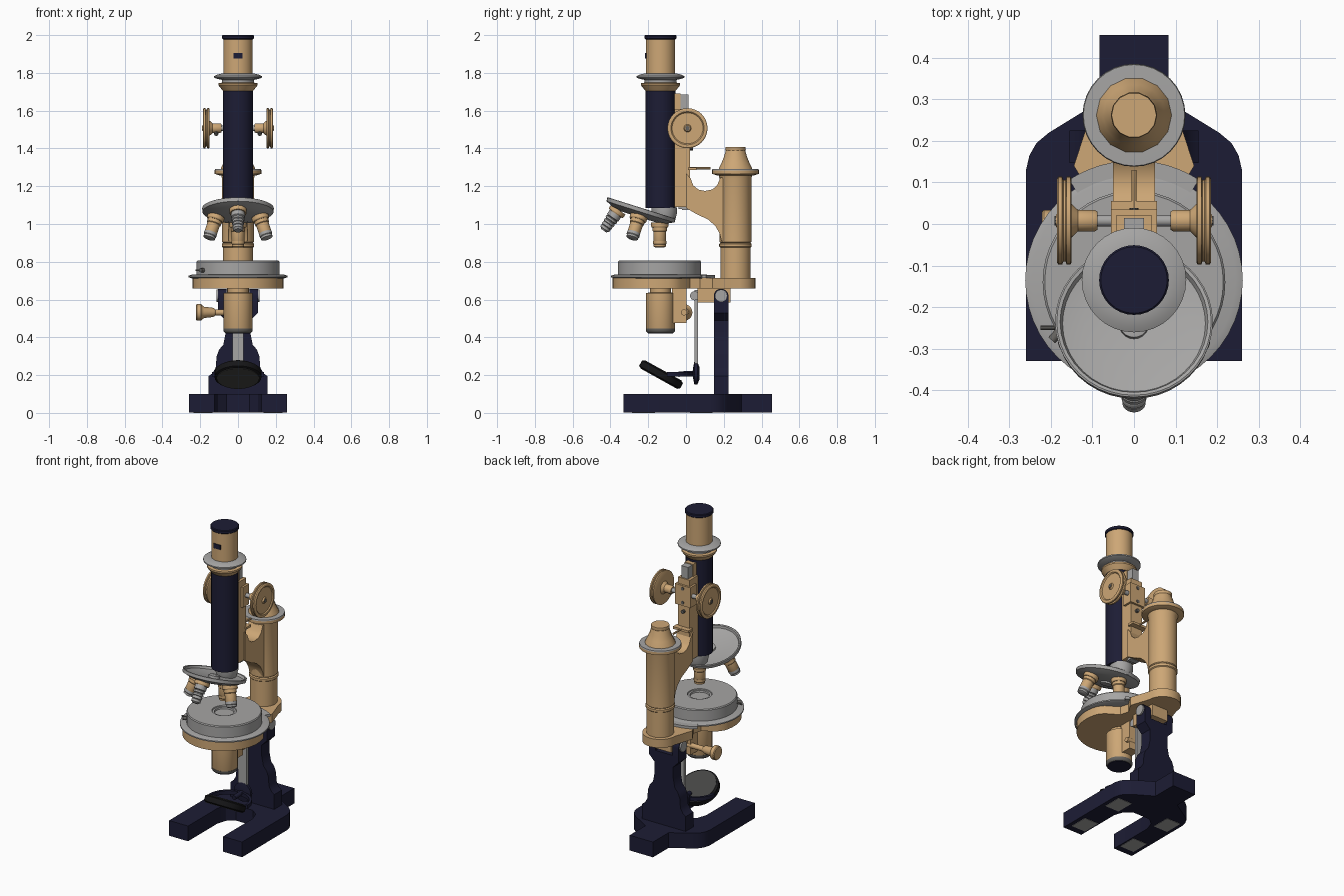
import bpy, bmesh, math
from mathutils import Matrix, Vector

def material(name, r, g, b):
    m = bpy.data.materials.new(name)
    m.diffuse_color = (r, g, b, 1)
    return m

BRASS = material("brass", 0.61, 0.385, 0.18)
NAVY = material("navy_enamel", 0.012, 0.012, 0.035)
STEEL = material("steel_grey", 0.38, 0.375, 0.37)
BLACK = material("black", 0.008, 0.008, 0.009)
GLASS = material("mirror_glass", 0.06, 0.06, 0.058)
DULL = material("dull_grey", 0.13, 0.125, 0.115)

T, R = Matrix.Translation, Matrix.Rotation
RX = R(math.pi / 2, 4, 'Y')          # local z becomes x

def finish(name, bm, mat, mtx=Matrix()):
    bmesh.ops.recalc_face_normals(bm, faces=bm.faces)
    me = bpy.data.meshes.new(name)
    bm.to_mesh(me)
    bm.free()
    me.transform(mtx)
    me.materials.append(mat)
    me.shade_smooth()
    me.set_sharp_from_angle(angle=math.radians(32))
    ob = bpy.data.objects.new(name, me)
    bpy.context.collection.objects.link(ob)
    return ob

def lathe(name, prof, mat, mtx=Matrix(), n=32):
    """Turned part from (radius, height) points, capped at both ends."""
    bm = bmesh.new()
    rings = [[bm.verts.new((r * math.cos(2 * math.pi * i / n), r * math.sin(2 * math.pi * i / n), z))
              for i in range(n)] for r, z in prof]
    for a, b in zip(rings, rings[1:]):
        for i in range(n):
            j = (i + 1) % n
            bm.faces.new((a[i], a[j], b[j], b[i]))
    bm.faces.new(rings[0])
    bm.faces.new(rings[-1])
    return finish(name, bm, mat, mtx)

def rod(name, r, a, b, mat, n=16):
    a, b = Vector(a), Vector(b)
    q = (b - a).to_track_quat('Z', 'Y').to_matrix().to_4x4()
    return lathe(name, [(r, 0), (r, (b - a).length)], mat, T(a) @ q, n)

def prism(name, pts, lo, hi, axis, mat):
    """Outline extruded along an axis; points are the two other coordinates in order."""
    place = {'x': lambda p, t: (t, p[0], p[1]), 'y': lambda p, t: (p[0], t, p[1]),
             'z': lambda p, t: (p[0], p[1], t)}[axis]
    bm = bmesh.new()
    a = [bm.verts.new(place(p, lo)) for p in pts]
    b = [bm.verts.new(place(p, hi)) for p in pts]
    for i in range(len(pts)):
        j = (i + 1) % len(pts)
        bm.faces.new((a[i], a[j], b[j], b[i]))
    bm.faces.new(a)
    bm.faces.new(b)
    return finish(name, bm, mat)

def box(name, x, y, z, mat):
    return prism(name, [(x[0], y[0]), (x[1], y[0]), (x[1], y[1]), (x[0], y[1])], z[0], z[1], 'z', mat)

def mirrored(half):
    return half + [(-x, y) for x, y in reversed(half)]

def arc(cx, cy, r, a0, a1, n):
    return [(cx + r * math.cos(math.radians(a0 + (a1 - a0) * i / n)),
             cy + r * math.sin(math.radians(a0 + (a1 - a0) * i / n))) for i in range(n + 1)]

Y = -0.135     # optical axis
C = 0.262      # rear column

# Horseshoe foot with pads underneath
prism("horseshoe_foot", mirrored([(0.06, 0.065), (0.105, 0.03), (0.125, -0.03), (0.125, -0.33), (0.26, -0.33),
      (0.26, 0.13), (0.252, 0.165), (0.235, 0.195), (0.205, 0.22), (0.083, 0.295), (0.083, 0.455)]),
      0.002, 0.10, 'z', NAVY)
for s in (-1, 1):
    for y in (-0.225, 0.08):
        box("foot_pad", (s * 0.185 - 0.05, s * 0.185 + 0.05), (y - 0.06, y + 0.06), (0, 0.003), STEEL)

# Pillar and tilting hinge
prism("pillar", mirrored([(0.155, 0.09), (0.155, 0.195), (0.135, 0.21), (0.118, 0.24), (0.113, 0.30),
      (0.10, 0.335), (0.078, 0.36), (0.066, 0.42), (0.066, 0.49), (0.105, 0.53), (0.105, 0.565)]),
      0.147, 0.225, 'y', NAVY)
for s in (-1, 1):
    prism("hinge_ear", [(0.147, 0.56), (0.225, 0.56)] + arc(0.186, 0.618, 0.039, 0, 180, 10),
          s * 0.06, s * 0.105, 'x', NAVY)
rod("hinge_pin", 0.033, (-0.115, 0.186, 0.62), (0.115, 0.186, 0.62), STEEL, 20)
prism("hinge_block", [(0.06, 0.585), (0.235, 0.585), (0.235, 0.665), (0.06, 0.665)], -0.058, 0.058, 'x', BRASS)

# Stage support plate: round front, waisted neck, rounded heel under the column
plate = [(0.145, 0.14), (0.105, 0.075), (0.12, 0.02), (0.20, -0.03)]
prism("stage_support_plate", arc(0, C, 0.105, 0, 180, 14) + [(-x, y) for x, y in plate]
      + arc(0, Y - 0.012, 0.241, 160, 380, 30) + plate[::-1], 0.659, 0.714, 'z', BRASS)

# Rotating stage
lathe("stage_flange", [(0.245, 0.712), (0.262, 0.718), (0.262, 0.726), (0.245, 0.732)], STEEL, T((0, Y, 0)), 48)
lathe("round_stage", [(0.22, 0.725), (0.22, 0.800), (0.215, 0.806), (0.072, 0.806), (0.07, 0.800),
      (0.058, 0.800), (0.056, 0.79)], STEEL, T((0, Y - 0.005, 0)), 48)
prism("stage_vernier", arc(0, Y, 0.288, 57, 123, 12) + arc(0, Y, 0.21, 123, 57, 12), 0.714, 0.73, 'z', STEEL)
rod("stage_clamp_screw", 0.011, (-0.18, -0.26, 0.755), (-0.198, -0.28, 0.755), DULL, 12)
rod("stage_clamp_pin", 0.005, (-0.19, -0.25, 0.755), (-0.225, -0.25, 0.755), DULL, 8)

# Substage condenser sleeve and its focusing knob
lathe("condenser_sleeve", [(0.074, 0.44), (0.076, 0.445), (0.076, 0.635), (0.055, 0.637), (0.055, 0.665)], BRASS, T((0, Y, 0)))
lathe("condenser_ring", [(0.069, 0.424), (0.072, 0.426), (0.078, 0.436), (0.078, 0.446)], DULL, T((0, Y, 0)))
lathe("condenser_lens", [(0.067, 0.421), (0.067, 0.43)], NAVY, T((0, Y, 0)))
box("substage_rack_block", (-0.035, 0.035), (-0.075, 0.002), (0.475, 0.665), BRASS)
lathe("substage_knob", [(0.040, -0.222), (0.044, -0.217), (0.044, -0.195), (0.038, -0.190), (0.030, -0.180),
      (0.024, -0.13), (0.016, -0.12), (0.016, 0.05)], BRASS, T((0, -0.01, 0.532)) @ RX, 20)

# Mirror on its hanging bar
box("mirror_bar", (-0.03, 0.03), (0.045, 0.064), (0.25, 0.65), STEEL)
rod("mirror_bar_pivot", 0.024, (-0.05, 0.045, 0.62), (0.05, 0.045, 0.62), STEEL)
lathe("mirror_swivel", [(0.03, -0.018), (0.06, -0.006), (0.06, 0.01), (0.03, 0.016)], NAVY,
      T((0, 0.054, 0.21)) @ R(math.pi / 2, 4, 'X'), 20)
rod("mirror_stem", 0.014, (0, 0.05, 0.21), (0, -0.04, 0.205), NAVY)
M = T((0, -0.132, 0.203)) @ R(math.radians(-29), 4, 'X')
lathe("mirror_frame", [(0.112, -0.022), (0.124, -0.016), (0.124, 0.016), (0.112, 0.022)], BLACK, M)
lathe("mirror_glass", [(0.112, -0.025), (0.112, 0.025)], GLASS, M)
ring = arc(0, -0.10, 0.138, 0, 180, 16) + arc(0, -0.10, 0.122, 180, 0, 16)
prism("mirror_fork", ring, 0.193, 0.217, 'z', NAVY)

# Rear column, collar and fine focus head
lathe("column", [(0.08, 0.705), (0.08, 0.875), (0.086, 0.88), (0.086, 0.895), (0.079, 0.90), (0.084, 0.905),
      (0.084, 1.24), (0.09, 1.262)], BRASS, T((0, C, 0)))
lathe("column_flange", [(0.10, 1.258), (0.124, 1.266), (0.124, 1.284)], BRASS, T((0, C, 0)))
lathe("column_flange_top", [(0.124, 1.284), (0.122, 1.291), (0.09, 1.292)], STEEL, T((0, C, 0)))
lathe("fine_focus_head", [(0.092, 1.288), (0.088, 1.30), (0.075, 1.325), (0.063, 1.355), (0.053, 1.388),
      (0.056, 1.395), (0.054, 1.408)], BRASS, T((0, C, 0)), 14)

# Curved arm from the column to the focusing rail
prism("arm", [(0.0, 1.27), (0.025, 1.24), (0.038, 1.205), (0.065, 1.182), (0.10, 1.175), (0.14, 1.183),
      (0.165, 1.205), (0.182, 1.245), (0.25, 1.25), (0.25, 0.91), (0.188, 0.91), (0.178, 0.95), (0.155, 0.99),
      (0.115, 1.025), (0.06, 1.05), (0.0, 1.085)], -0.05, 0.05, 'x', BRASS)
box("focus_rail", (-0.042, 0.042), (-0.06, 0.022), (1.09, 1.61), BRASS)
box("rail_tube_mount", (-0.03, 0.03), (-0.09, -0.03), (1.10, 1.69), BRASS)
box("rack_slide", (-0.024, 0.024), (-0.04, 0.014), (1.08, 1.685), STEEL)
box("rail_foot", (-0.03, 0.03), (-0.022, 0.014), (1.075, 1.25), STEEL)
box("pinion_housing", (-0.055, 0.055), (-0.03, 0.035), (1.44, 1.57), BRASS)
box("stop_plate", (-0.055, 0.055), (0.01, 0.055), (1.285, 1.30), BRASS)
rod("stop_pin", 0.006, (0, 0.02, 1.295), (0, 0.13, 1.295), BRASS, 8)
for z in (1.40, 1.46, 1.55):
    rod("rail_screw", 0.011, (0, 0.02, z), (0, 0.038, z), DULL, 10)

# Coarse focus wheels
rod("pinion_shaft", 0.014, (-0.15, 0.008, 1.507), (0.15, 0.008, 1.507), STEEL)
for s in (-1, 1):
    K = T((0, 0.008, 1.507)) @ R(s * math.pi / 2, 4, 'Y')
    lathe("coarse_wheel", [(0.022, 0.088), (0.026, 0.095), (0.026, 0.135), (0.04, 0.150), (0.10, 0.150),
          (0.106, 0.153), (0.106, 0.162), (0.098, 0.165), (0.098, 0.170), (0.106, 0.173), (0.106, 0.182),
          (0.100, 0.186), (0.088, 0.186), (0.082, 0.180), (0.02, 0.180), (0.015, 0.188)], BRASS, K)
    lathe("wheel_screw", [(0.012, 0.18), (0.012, 0.191)], DULL, K, 10)
    rod("hub_screw", 0.011, (s * 0.115, 0.008, 1.49), (s * 0.115, -0.012, 1.475), DULL, 8)

# Body tube, collar, draw tube and eyepiece
A = T((0, Y, 0))
lathe("body_tube", [(0.079, 1.085), (0.079, 1.712)], NAVY, A)
lathe("tube_collar", [(0.080, 1.705), (0.086, 1.712), (0.104, 1.735), (0.104, 1.745), (0.085, 1.748)], BRASS, A)
lathe("collar_ring", [(0.084, 1.745), (0.084, 1.763), (0.11, 1.768), (0.126, 1.775), (0.126, 1.783),
      (0.112, 1.790), (0.085, 1.797)], STEEL, A)
lathe("draw_tube", [(0.078, 1.79), (0.078, 1.98)], BRASS, A)
box("draw_tube_plate", (-0.024, 0.024), (Y - 0.081, Y - 0.073), (1.875, 1.905), NAVY)
lathe("eyepiece", [(0.080, 1.978), (0.084, 1.982), (0.084, 1.996), (0.080, 2.0)], NAVY, A)
lathe("nosepiece_mount", [(0.055, 1.01), (0.06, 1.03), (0.068, 1.06), (0.068, 1.087)], STEEL, T((0, Y + 0.02, 0)))

# Tilted revolving nosepiece: shallow dish
TILT = math.radians(17.5)
N = T((0, -0.235, 1.085)) @ R(-TILT, 4, 'X')
lathe("nosepiece_dish", [(0.10, -0.05), (0.15, -0.040), (0.178, -0.026), (0.188, -0.022), (0.19, -0.002),
      (0.186, 0.0), (0.178, -0.002), (0.172, -0.016), (0.12, -0.028)], STEEL, N, 40)
lathe("nosepiece_pivot", [(0.035, -0.06), (0.035, -0.015), (0.02, -0.01)], STEEL, N, 20)

# Four objectives around the nosepiece; the front one has a ribbed steel barrel
for k, name in enumerate(("working", "left", "front", "right")):
    P = N @ R(k * math.pi / 2, 4, 'Z') @ T((0, 0.11, -0.03)) @ R(TILT, 4, 'X')
    lathe(name + "_objective_socket", [(0.046, -0.016), (0.046, -0.036), (0.042, -0.042)], BRASS, P, 24)
    if k == 2:
        ribs = [(0.036, -0.035), (0.036, -0.068)]
        for i in range(4):
            z = -0.072 - i * 0.019
            ribs += [(0.028, z), (0.034 - i * 0.002, z - 0.004), (0.034 - i * 0.002, z - 0.014), (0.028 - i * 0.002, z - 0.017)]
        lathe("front_objective", ribs + [(0.018, -0.152)], STEEL, P, 24)
    else:
        lathe(name + "_objective", [(0.038, -0.03), (0.038, -0.06), (0.034, -0.064), (0.034, -0.125), (0.031, -0.13)],
              BRASS, P, 24)
        lathe(name + "_objective_tip", [(0.0348, -0.112), (0.0348, -0.128), (0.032, -0.132), (0.032, -0.143), (0.022, -0.148)],
              STEEL if k else BRASS, P, 24)
